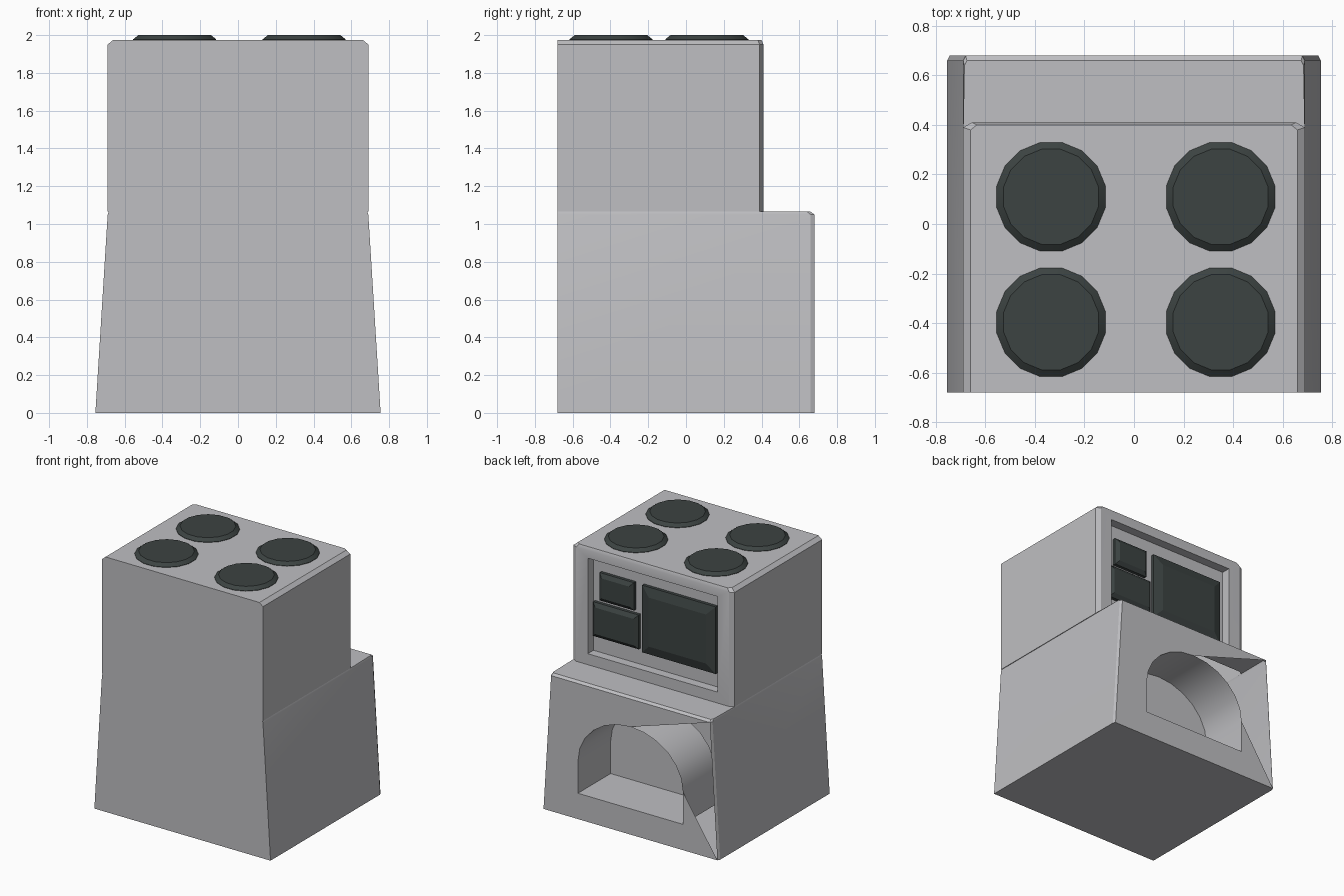
import bpy, bmesh, math

cube = bpy.data.objects.get("Cube")
if cube:
    bpy.data.objects.remove(cube)


def material(name, colour):
    m = bpy.data.materials.new(name)
    m.use_nodes = True
    m.diffuse_color = (*colour, 1)
    m.node_tree.nodes["Principled BSDF"].inputs["Base Color"].default_value = (*colour, 1)
    return m


grey = material("light grey enamel", (0.52, 0.52, 0.54))
dark = material("dark glass", (0.045, 0.056, 0.054))


def finish(name, bm, mat, angle=25):
    bmesh.ops.remove_doubles(bm, verts=bm.verts, dist=0.0005)
    bmesh.ops.recalc_face_normals(bm, faces=bm.faces)
    mesh = bpy.data.meshes.new(name)
    bm.to_mesh(mesh)
    bm.free()
    obj = bpy.data.objects.new(name, mesh)
    bpy.context.collection.objects.link(obj)
    mesh.materials.append(mat)
    bpy.ops.object.select_all(action="DESELECT")
    obj.select_set(True)
    bpy.context.view_layer.objects.active = obj
    bpy.ops.object.shade_smooth_by_angle(angle=math.radians(angle))
    return obj


def face(bm, points):
    return bm.faces.new([bm.verts.new(p) for p in points])


def bridge(bm, a, b, skip=()):
    n = len(a)
    for i in range(n):
        if i not in skip:
            j = (i + 1) % n
            face(bm, [a[i], a[j], b[j], b[i]])


def ring(z, w, back, cx, cy):
    """Plan outline with chamfered back corners."""
    return [(-w, -0.68, z), (w, -0.68, z), (w, back - cy, z),
            (w - cx, back, z), (cx - w, back, z), (-w, back - cy, z)]


def rect(x0, x1, z0, z1, y):
    return [(x0, y, z0), (x1, y, z0), (x1, y, z1), (x0, y, z1)]


# Stepped body shell, open where the niche and the control recess go
body = bmesh.new()
rings = [ring(0, 0.755, 0.68, 0.01, 0.02), ring(1.05, 0.69, 0.68, 0.01, 0.02),
         ring(1.065, 0.685, 0.66, 0.01, 0.02), ring(1.065, 0.69, 0.41, 0.035, 0.02),
         ring(1.95, 0.69, 0.41, 0.035, 0.02), ring(1.975, 0.66, 0.40, 0.025, 0.02)]
for k in range(5):
    bridge(body, rings[k], rings[k + 1], skip=(3,) if k in (0, 3) else ())
face(body, rings[0])
face(body, rings[-1])

# Arched niche with a closed end
half, floor, spring, rise, front, end = 0.45, 0.2, 0.45, 0.385, 0.68, 0.28
STEPS = 12
arc = [(half * math.cos(math.pi * i / STEPS), spring + rise * math.sin(math.pi * i / STEPS))
       for i in range(STEPS + 1)]
arch = [(half, floor)] + arc + [(-half, floor)]
mouth = [(x, front, z) for x, z in arch]
rear = [(x, end, z) for x, z in arch]
bridge(body, mouth, rear)
face(body, rear)

# Lower back wall around the niche, with the open gap beside the arch
low_l, low_r = rings[0][3], rings[0][4]
top_l, top_r = rings[1][3], rings[1][4]
crown = 1 + STEPS // 2
face(body, [low_l, low_r, mouth[-2], mouth[-1], mouth[0]])
face(body, [low_l] + mouth[:crown + 1] + [top_r, top_l])

# Control recess in the upper back wall
outer = [rings[3][4], rings[3][3], rings[4][3], rings[4][4]]
rim = rect(-0.555, 0.555, 1.15, 1.89, 0.41)
inner = rect(-0.555, 0.555, 1.15, 1.89, 0.34)
bridge(body, outer, rim)
bridge(body, rim, inner)
face(body, inner)
finish("stove_body", body, grey)

# Bevelled dark panels inside the recess
for name, x0, x1, z0, z1, inset in (
        ("upper_small_panel", 0.19, 0.485, 1.565, 1.78, 0.03),
        ("lower_small_panel", 0.15, 0.54, 1.275, 1.54, 0.03),
        ("large_panel", -0.51, 0.12, 1.26, 1.78, 0.07)):
    bm = bmesh.new()
    levels = [rect(x0, x1, z0, z1, 0.335), rect(x0, x1, z0, z1, 0.365),
              rect(x0 + inset, x1 - inset, z0 + inset, z1 - inset, 0.385)]
    bridge(bm, levels[0], levels[1])
    bridge(bm, levels[1], levels[2])
    face(bm, levels[0])
    face(bm, levels[2])
    finish(name, bm, dark, 10)

# Four tapered hotplates
SIDES = 16
for side, x in (("right", -0.335), ("left", 0.35)):
    for place, y in (("front", -0.397), ("back", 0.11)):
        bm = bmesh.new()
        loops = [[(x + r * math.cos(math.tau * (i + 0.5) / SIDES),
                   y + r * math.sin(math.tau * (i + 0.5) / SIDES), z) for i in range(SIDES)]
                 for r, z in ((0.224, 1.97), (0.224, 1.978), (0.196, 2.0))]
        bridge(bm, loops[0], loops[1])
        bridge(bm, loops[1], loops[2])
        face(bm, loops[0])
        face(bm, loops[2])
        finish(f"{place}_{side}_hotplate", bm, dark)
